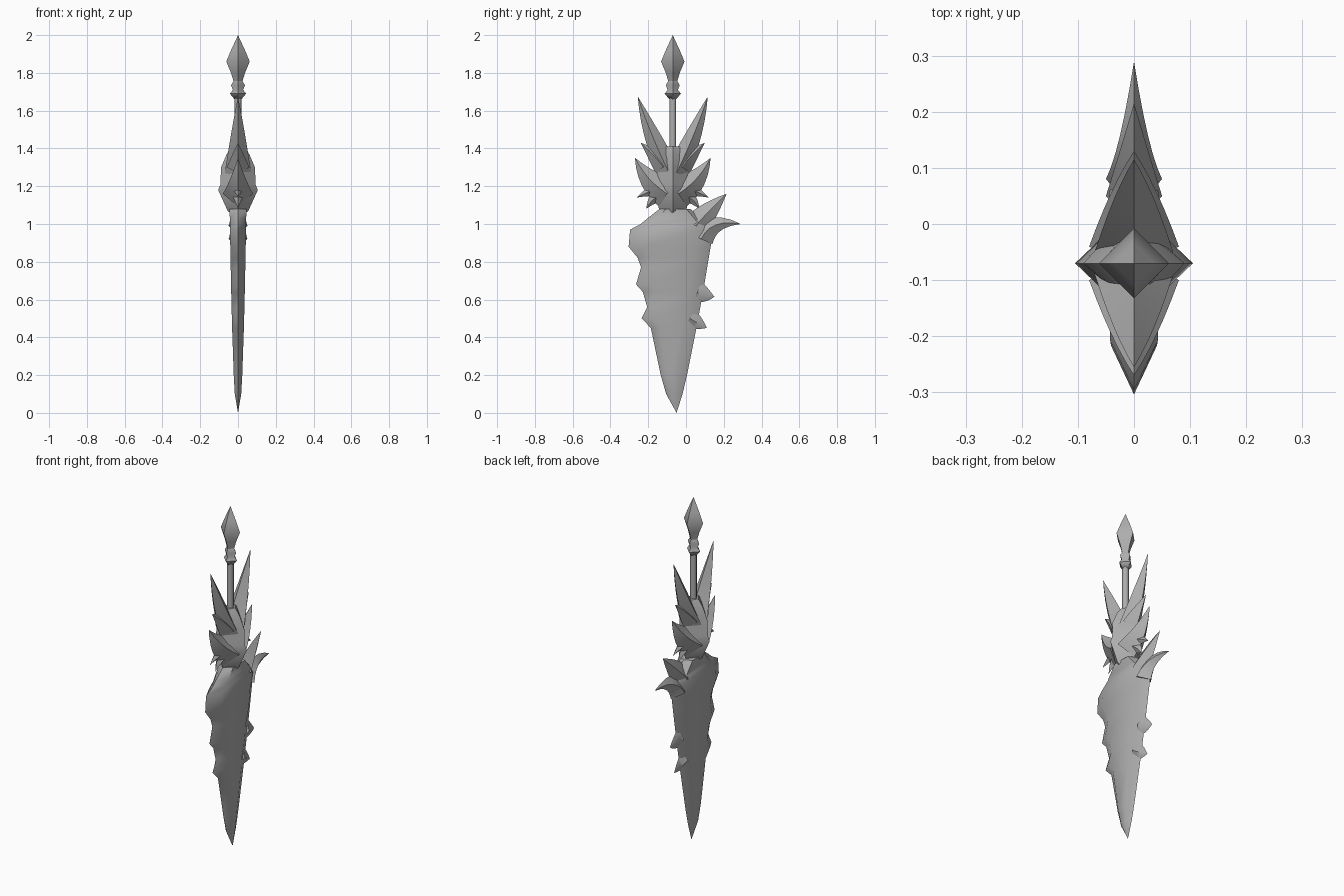
import bpy
import bmesh
from math import cos, sin, pi, radians
from mathutils import Vector

if "Cube" in bpy.data.objects:
    bpy.data.objects.remove(bpy.data.objects["Cube"])

AXIS = -.07  # the hilt sits slightly forward of the origin

GREY = (.42, .42, .42, 1)
steel = bpy.data.materials.new("grey steel")
steel.use_nodes = True
steel.diffuse_color = GREY
steel.node_tree.nodes["Principled BSDF"].inputs["Base Color"].default_value = GREY


def skin(name, outlines, angle=45):
    """Bridge a stack of equal outlines into one closed surface."""
    bm = bmesh.new()
    rings = [[bm.verts.new(point) for point in outline] for outline in outlines]
    for low, high in zip(rings, rings[1:]):
        for i in range(len(low)):
            bm.faces.new((low[i - 1], low[i], high[i], high[i - 1]))
    bm.faces.new(rings[0])
    bm.faces.new(rings[-1])
    bmesh.ops.remove_doubles(bm, verts=bm.verts, dist=.0005)
    bmesh.ops.recalc_face_normals(bm, faces=bm.faces)
    mesh = bpy.data.meshes.new(name)
    bm.to_mesh(mesh)
    bm.free()
    mesh.materials.append(steel)
    obj = bpy.data.objects.new(name, mesh)
    bpy.context.collection.objects.link(obj)
    bpy.ops.object.select_all(action="DESELECT")
    obj.select_set(True)
    bpy.context.view_layer.objects.active = obj
    bpy.ops.object.shade_smooth_by_angle(angle=radians(angle))


def section(first, second, thick, start=.5, end=.5):
    """Outline with two sharp edges and a flat on each side between start and end."""
    steps = ((0, 0), (thick, start), (thick, end), (0, 1), (-thick, end), (-thick, start))
    return [(x, *first.lerp(second, f)) for x, f in steps]


def horn(name, root, bend, tip, width, thick, side=1):
    """Diamond horn swept along a curve; distances are measured out from the hilt axis."""
    root, bend, tip = (Vector((AXIS + side * out, z)) for out, z in (root, bend, tip))
    steps = 6
    outlines = []
    for i in range(steps + 1):
        s = i / steps
        start, end = root.lerp(bend, s), bend.lerp(tip, s)
        centre = start.lerp(end, s)
        across = (end - start).orthogonal().normalized() * width / 2 * (1 - s ** 1.5)
        outlines.append(section(centre - across, centre + across, thick * (1 - s)))
    skin(name, outlines, 50)


def lathe(name, profile, sides):
    turns = [2 * pi * i / sides for i in range(sides)]
    skin(name, [[(r * cos(a), AXIS + r * sin(a), z) for a in turns] for r, z in profile], 60)


# Blade: both edges swell by a power of height; the front is notched, the shoulders drawn in
notches = ((0, 0), (.1, 0), (.2, 0), (.45, 0), (.5, .04), (.56, 0), (.64, .01), (.68, .04),
           (.77, 0), (.82, .01), (.88, .05), (.97, .03), (1, -.03), (1.03, -.07), (1.08, -.14))
outlines = []
for z, bulge in notches:
    front = Vector((-.05 - .22 * z ** .6 - bulge, z))
    back = Vector((-.05 + .2 * z ** .8 + min(bulge, 0), z))
    outlines.append(section(front, back, .043 * z ** .4, .2, .6 + .25 * z))
skin("blade", outlines)

# Horns and thorns along the back of the blade
horn("blade_top_horn", (.12, .99), (.2, 1.08), (.285, 1.16), .14, .05)
horn("blade_back_horn", (.15, .92), (.2, 1.03), (.36, 1), .13, .05)
horn("upper_blade_thorn", (.13, .64), (.18, .62), (.22, .615), .11, .03)
horn("lower_blade_thorn", (.09, .5), (.14, .47), (.18, .45), .1, .03)

# Guard core: height, half depth, half width
core = ((1.03, .03, .01), (1.07, .07, .055), (1.18, .1, .105),
        (1.21, .1, .093), (1.3, .08, .09), (1.37, .07, .06), (1.41, .05, .03))
skin("guard_core", [section(Vector((AXIS - deep, z)), Vector((AXIS + deep, z)), wide)
                    for z, deep, wide in core])

# Guard wings, mirrored front and back
for side, label in ((1, "back"), (-1, "front")):
    horn(label + "_upper_wing", (.02, 1.27), (.13, 1.5), (.185, 1.675), .12, .07, side)
    horn(label + "_upper_barb", (.05, 1.3), (.1, 1.37), (.17, 1.43), .1, .06, side)
    horn(label + "_middle_wing", (.03, 1.16), (.14, 1.23), (.2, 1.35), .16, .08, side)
    horn(label + "_lower_spike", (.05, 1.19), (.12, 1.18), (.19, 1.14), .08, .04, side)
    horn(label + "_bottom_spike", (.05, 1.16), (.11, 1.14), (.14, 1.08), .08, .04, side)

# Hilt
lathe("grip", ((.018, 1.36), (.018, 1.69)), 8)
lathe("collar", ((.018, 1.66), (.043, 1.69), (.027, 1.71), (.037, 1.735), (.022, 1.76)), 4)
lathe("pommel", ((.022, 1.75), (.037, 1.8), (.062, 1.86), (.037, 1.92), (0, 2)), 4)
